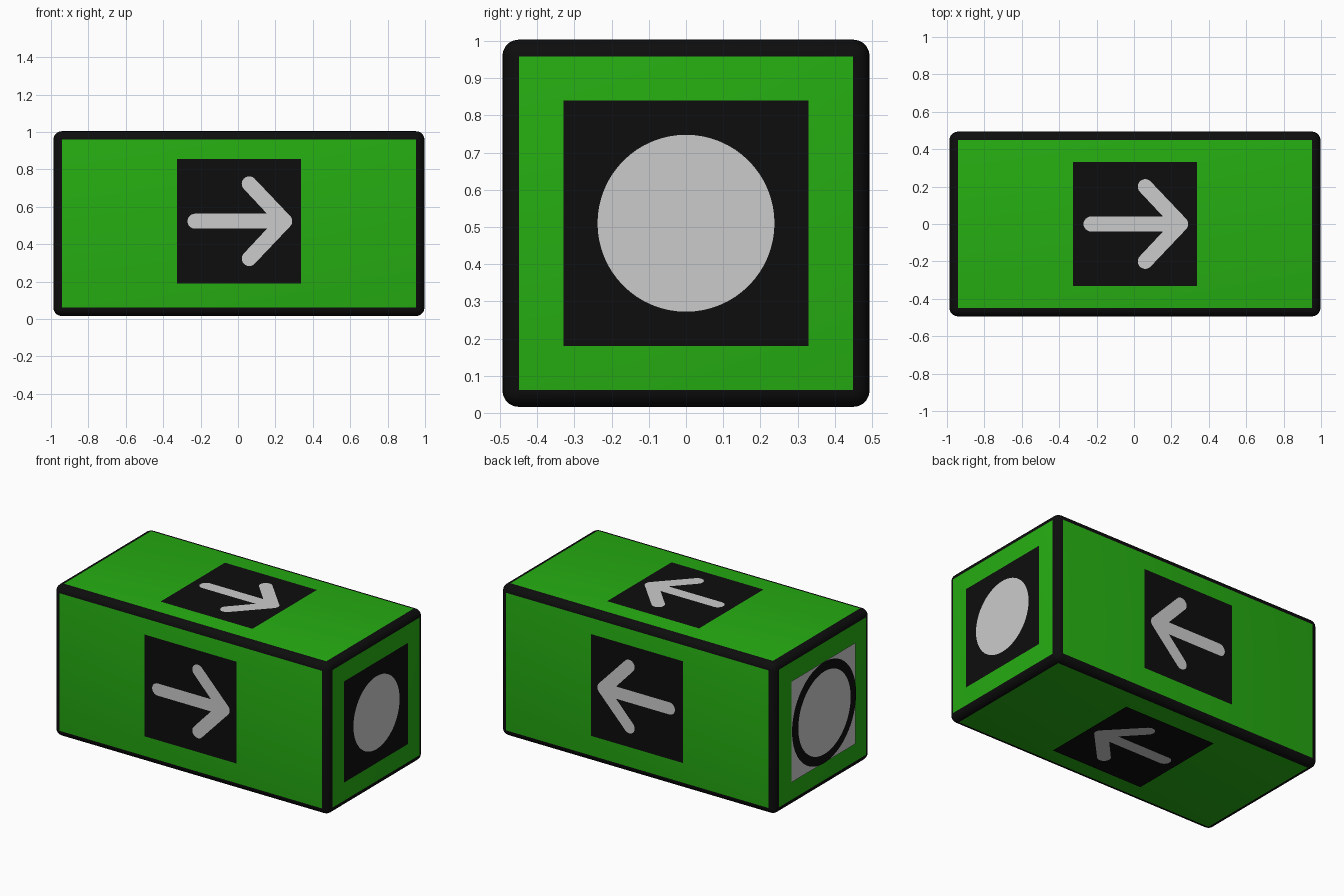
import bpy, bmesh, math
from mathutils import Vector, Matrix

if "Cube" in bpy.data.objects:
    bpy.data.objects.remove(bpy.data.objects["Cube"])


def material(name, rgb):
    m = bpy.data.materials.new(name)
    m.diffuse_color = (*rgb, 1)
    m.use_nodes = True
    m.node_tree.nodes["Principled BSDF"].inputs["Base Color"].default_value = m.diffuse_color
    return m


green = material("green", (0.019, 0.42, 0.006))
black = material("black", (0.004, 0.004, 0.004))
grey = material("light grey", (0.6, 0.6, 0.6))

CENTRE = Vector((0.005, 0, 0.51))
HALF = Vector((0.992, 0.494, 0.494))


def add_object(name, bm, mats):
    me = bpy.data.meshes.new(name)
    bm.to_mesh(me)
    bm.free()
    for m in mats:
        me.materials.append(m)
    ob = bpy.data.objects.new(name, me)
    bpy.context.collection.objects.link(ob)
    return ob


# green block with rounded black edges
bm = bmesh.new()
bmesh.ops.create_cube(bm, size=2)
bmesh.ops.scale(bm, vec=HALF, verts=bm.verts)
bmesh.ops.translate(bm, vec=CENTRE, verts=bm.verts)
bmesh.ops.bevel(bm, geom=bm.edges[:], offset=0.045, segments=5, profile=0.5,
                affect='EDGES', material=1)
for f in bm.faces:
    f.material_index = 0 if f.calc_area() > 0.5 else 1
body = add_object("block", bm, [green, black])
bpy.context.view_layer.objects.active = body
body.select_set(True)
bpy.ops.object.shade_smooth_by_angle(angle=math.radians(35))


def arc(cx, cy, r, a0, a1, n=12):
    return [(cx + r * math.cos(math.radians(a0 + (a1 - a0) * i / n)),
             cy + r * math.sin(math.radians(a0 + (a1 - a0) * i / n))) for i in range(n + 1)]


def square(h):
    return [(-h, -h), (h, -h), (h, h), (-h, h)]


def disc(r):
    return arc(0, 0, r, 0, 360, 64)[:-1]


# arrow outline: lower half from inner corner to tip, mirrored for the upper half
R = 0.04
lower = [(0.15, -R)] + arc(0.055, -0.2, R, 135, 315) + arc(0.245, 0, R, -45, 0, 5)
upper = [(x, -y) for x, y in reversed(lower[:-1])]
ARROW = arc(-0.235, 0, R, 90, 270) + lower + upper


def plate(name, outline, normal, u, lift, mat, shift=(0, 0, 0)):
    """Flat cut-out lying just above one side of the block."""
    n, u = Vector(normal), Vector(u)
    v = n.cross(u)
    depth = abs(n.dot(HALF)) + lift
    o = CENTRE + n * depth + Vector(shift)
    bm = bmesh.new()
    f = bm.faces.new([bm.verts.new(o + u * a + v * b) for a, b in outline])
    bm.normal_update()
    if f.normal.dot(n) < 0:
        f.normal_flip()
    bmesh.ops.triangulate(bm, faces=[f])
    return add_object(name, bm, [mat])


# arrow signs on the four long sides, all pointing to +x
for side, n, lift, up in (("front", (0, -1, 0), 0.003, 0.013), ("back", (0, 1, 0), 0.003, 0.013),
                          ("top", (0, 0, 1), 0.003, 0), ("bottom", (0, 0, -1), 0.013, 0)):
    plate(side + "_sign", square(0.332), n, (1, 0, 0), lift, black, (0, 0, up))
    plate(side + "_arrow", ARROW, n, (1, 0, 0), lift + 0.003, grey, (0, 0, up))

# right end: grey dot on black square
plate("right_sign", square(0.33), (1, 0, 0), (0, 1, 0), 0.001, black)
plate("right_dot", disc(0.238), (1, 0, 0), (0, 1, 0), 0.003, grey)

# left end: grey square, black ring, grey dot
plate("left_sign", square(0.33), (-1, 0, 0), (0, 1, 0), 0.007, grey)
plate("left_ring", disc(0.33), (-1, 0, 0), (0, 1, 0), 0.010, black)
plate("left_dot", disc(0.27), (-1, 0, 0), (0, 1, 0), 0.013, grey)
